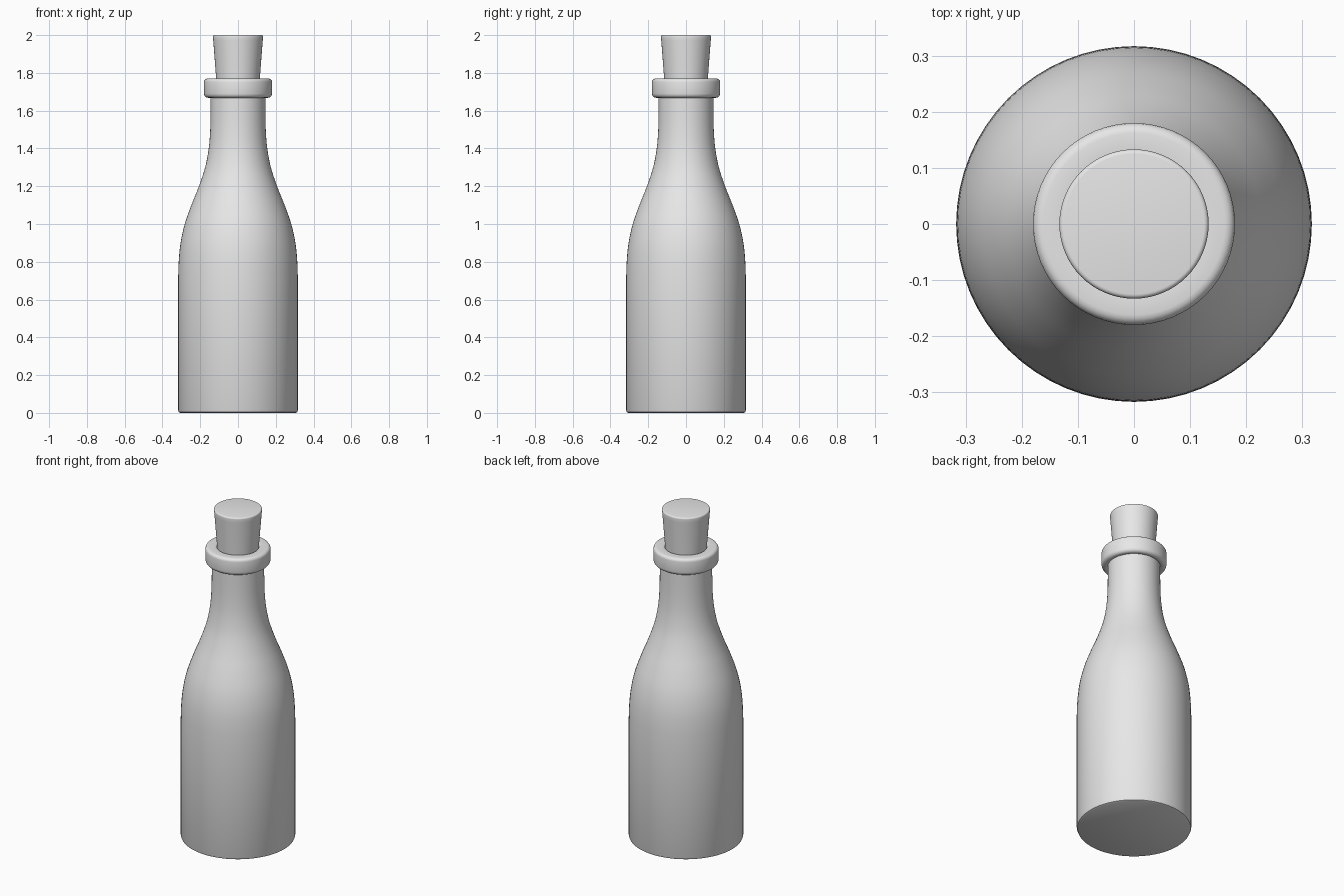
import bpy, bmesh, math

if "Cube" in bpy.data.objects:
    bpy.data.objects.remove(bpy.data.objects["Cube"])

SEGMENTS = 64

grey = bpy.data.materials.new("plain grey")
grey.diffuse_color = (0.8, 0.8, 0.8, 1)
grey.use_nodes = True
grey.node_tree.nodes["Principled BSDF"].inputs["Base Color"].default_value = grey.diffuse_color


def catmull(points, steps=4):
    """Smooth a run of (radius, height) points."""
    padded = [points[0]] + points + [points[-1]]
    out = []
    for a, b, c, d in zip(padded, padded[1:], padded[2:], padded[3:]):
        for i in range(steps):
            t = i / steps
            out.append(tuple(
                0.5 * (2 * q + (r - p) * t + (2 * p - 5 * q + 4 * r - s) * t * t
                       + (3 * q - p - 3 * r + s) * t ** 3)
                for p, q, r, s in zip(a, b, c, d)))
    return out + [points[-1]]


def corner(r, z, size, start):
    """Quarter-round centred on (r, z), swept 90 degrees from start."""
    return [(r + size * math.cos(math.radians(start + 22.5 * i)),
             z + size * math.sin(math.radians(start + 22.5 * i))) for i in range(5)]


def lathe(name, profile):
    """Revolve a profile about z; a radius of zero becomes a pole."""
    bm = bmesh.new()
    verts = [bm.verts.new((r, 0, z)) for r, z in profile]
    edges = [bm.edges.new(pair) for pair in zip(verts, verts[1:])]
    bmesh.ops.spin(bm, geom=verts + edges, cent=(0, 0, 0), axis=(0, 0, 1),
                   angle=math.tau, steps=SEGMENTS, use_duplicate=False)
    bmesh.ops.remove_doubles(bm, verts=bm.verts, dist=1e-5)
    bmesh.ops.recalc_face_normals(bm, faces=bm.faces)
    mesh = bpy.data.meshes.new(name)
    bm.to_mesh(mesh)
    bm.free()
    obj = bpy.data.objects.new(name, mesh)
    bpy.context.collection.objects.link(obj)
    mesh.materials.append(grey)
    bpy.ops.object.select_all(action='DESELECT')
    obj.select_set(True)
    bpy.context.view_layer.objects.active = obj
    bpy.ops.object.shade_smooth_by_angle(angle=math.radians(40))
    return obj


# Bottle: flat base, straight body, sloping shoulder, neck and rolled lip
shoulder = catmull([(0.317, 0.70), (0.314, 0.80), (0.304, 0.90), (0.282, 1.00),
                    (0.247, 1.10), (0.207, 1.20), (0.174, 1.30), (0.155, 1.40),
                    (0.147, 1.50), (0.145, 1.60)])
bottle = ([(0, 0), (0.305, 0), (0.313, 0.004), (0.317, 0.014)]
          + shoulder + [(0.145, 1.672)]
          + corner(0.158, 1.69, 0.022, -90)
          + corner(0.162, 1.752, 0.018, 0)
          + corner(0.126, 1.759, 0.011, 90)
          + [(0.113, 1.70), (0.11, 1.60), (0, 1.60)])
lathe("bottle", bottle)

# Tapered stopper with a softened top rim
lathe("stopper", [(0, 1.61), (0.105, 1.61), (0.116, 1.775), (0.131, 1.97)]
      + corner(0.125, 1.992, 0.008, 0) + [(0, 2.0)])
